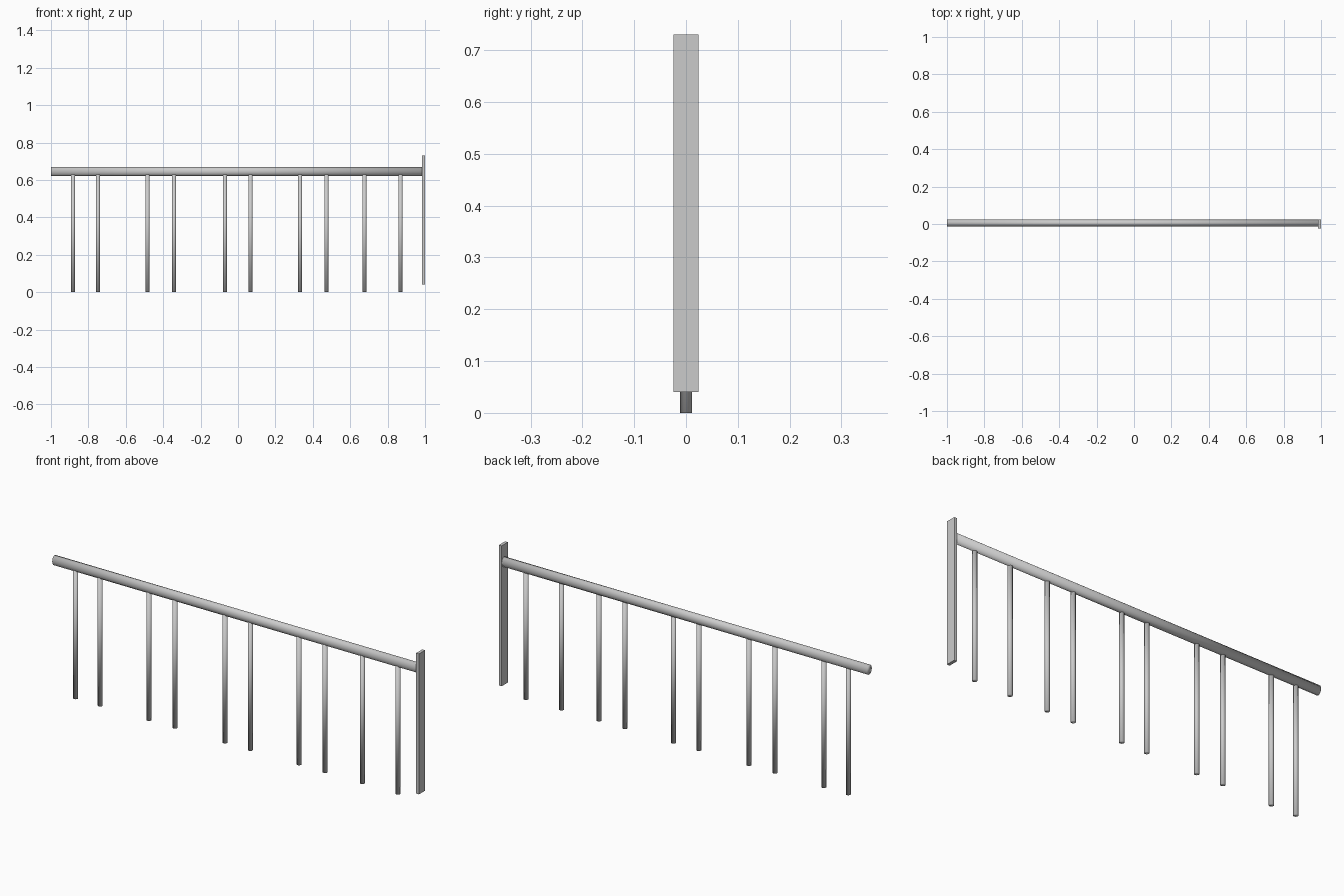
import bpy
from math import pi

cube = bpy.data.objects.get("Cube")
if cube:
    bpy.data.objects.remove(cube, do_unlink=True)

# One plain metal colour
metal = bpy.data.materials.new("grey metal")
metal.use_nodes = True
grey = (0.6, 0.6, 0.6, 1)
metal.diffuse_color = grey
metal.node_tree.nodes["Principled BSDF"].inputs["Base Color"].default_value = grey


def finish(name, scale):
    obj = bpy.context.object
    obj.name = name
    obj.scale = scale
    bpy.ops.object.transform_apply(location=False, rotation=True, scale=True)
    obj.data.materials.append(metal)
    return obj


def rod(name, length, location, scale, rotation=(0, 0, 0)):
    bpy.ops.mesh.primitive_cylinder_add(vertices=16, radius=1, depth=length,
                                        location=location, rotation=rotation)
    finish(name, scale)
    # Soft shading carries over the end caps
    bpy.ops.object.shade_smooth()


# Handrail along x, slightly behind the centre line
rod("handrail", 1.985, (-0.0075, 0.005, 0.645), (0.024, 0.019, 1), (0, pi / 2, 0))

# Balusters in uneven pairs
for i, x in enumerate((-0.882, -0.749, -0.484, -0.342, -0.07,
                       0.067, 0.332, 0.473, 0.676, 0.869)):
    rod(f"baluster_{i + 1}", 0.63, (x, 0, 0.315), (0.0115, 0.0115, 1))

# Flat end plate on the left
bpy.ops.mesh.primitive_cube_add(size=1, location=(0.9925, 0, 0.385))
finish("end_plate", (0.015, 0.048, 0.69))
